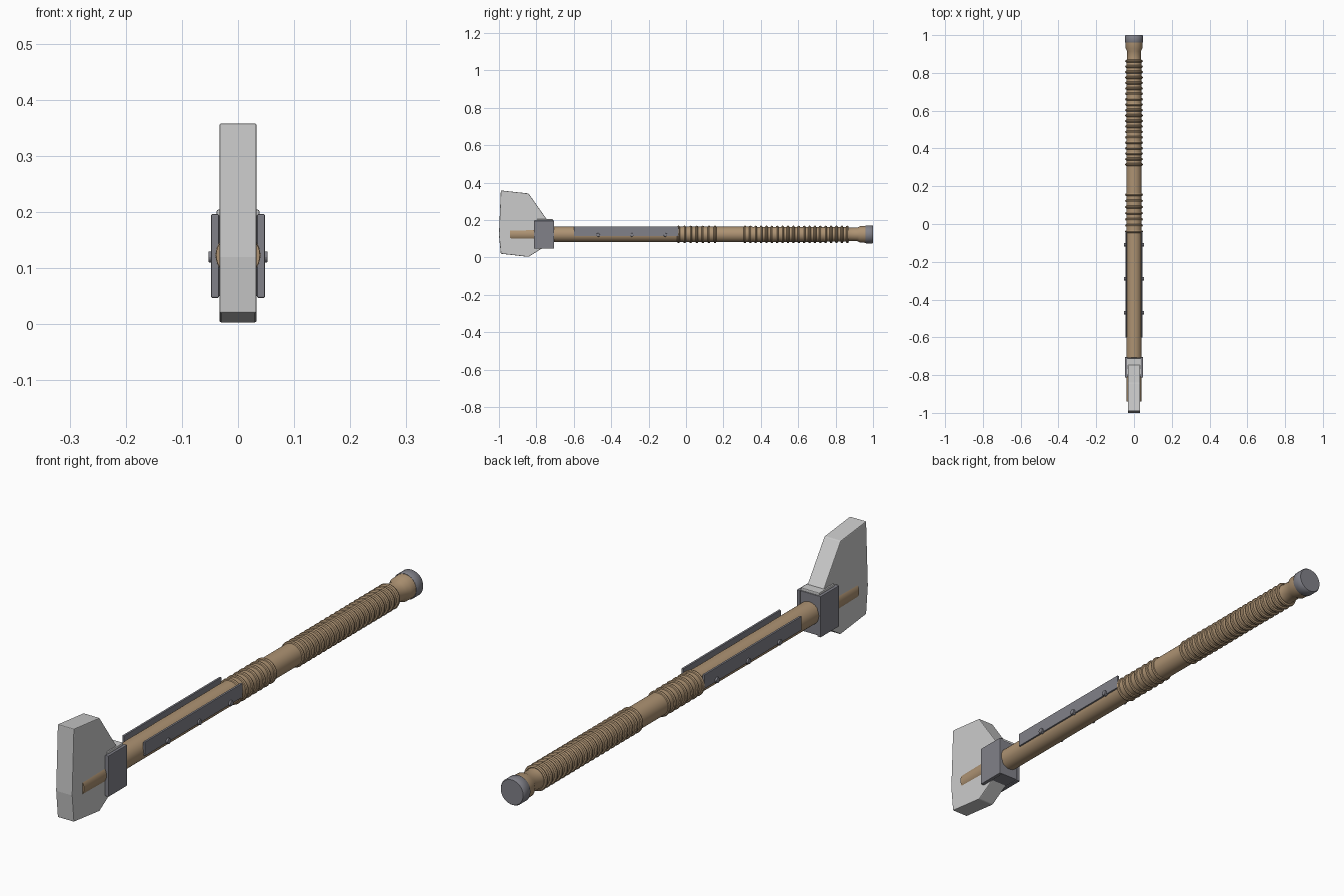
import bpy, bmesh, math
from mathutils import Matrix

if "Cube" in bpy.data.objects:
    bpy.data.objects.remove(bpy.data.objects["Cube"])

ZC = 0.123  # height of the handle axis


def material(name, col):
    m = bpy.data.materials.new(name)
    m.diffuse_color = (*col, 1)
    m.use_nodes = True
    m.node_tree.nodes["Principled BSDF"].inputs["Base Color"].default_value = m.diffuse_color
    return m


WOOD = material("wood", (0.42, 0.29, 0.17))
STEEL = material("steel", (0.62, 0.63, 0.65))
IRON = material("iron", (0.22, 0.22, 0.25))


def finish(name, bm, mat, bevel=0, smooth=False):
    bmesh.ops.recalc_face_normals(bm, faces=bm.faces)
    me = bpy.data.meshes.new(name)
    bm.to_mesh(me)
    bm.free()
    ob = bpy.data.objects.new(name, me)
    bpy.context.collection.objects.link(ob)
    me.materials.append(mat)
    if bevel:
        mod = ob.modifiers.new("bevel", 'BEVEL')
        mod.width = bevel
        mod.segments = 2
    if smooth:
        bpy.ops.object.select_all(action='DESELECT')
        ob.select_set(True)
        bpy.context.view_layer.objects.active = ob
        bpy.ops.object.shade_smooth_by_angle(angle=math.radians(40))
    return ob


def box(name, lo, hi, mat, bevel=0):
    bm = bmesh.new()
    size = [h - l for l, h in zip(lo, hi)]
    mid = [(h + l) / 2 for l, h in zip(lo, hi)]
    bmesh.ops.create_cube(bm, size=1, matrix=Matrix.Translation(mid) @ Matrix.Diagonal((*size, 1)))
    return finish(name, bm, mat, bevel)


def lathe(name, profile, mat, n=32, closed=False):
    """Revolve (y, radius) points round the handle axis."""
    bm = bmesh.new()
    rings = [[bm.verts.new((r * math.cos(2 * math.pi * i / n), y, ZC + r * math.sin(2 * math.pi * i / n)))
              for i in range(n)] for y, r in profile]
    pairs = list(zip(rings, rings[1:]))
    if closed:
        pairs.append((rings[-1], rings[0]))
    else:
        bm.faces.new(rings[0])
        bm.faces.new(rings[-1])
    for a, b in pairs:
        for i in range(n):
            j = (i + 1) % n
            bm.faces.new((a[i], a[j], b[j], b[i]))
    return finish(name, bm, mat, smooth=True)


# Handle shaft, running through the blade, with neck and end collar
lathe("handle", [(-0.94, 0.039), (-0.70, 0.041), (0.30, 0.041), (0.86, 0.039), (0.875, 0.036),
                 (0.915, 0.036), (0.93, 0.044), (0.962, 0.045)], WOOD)

# Pommel cap
lathe("pommel_cap", [(0.96, 0.046), (0.963, 0.048), (0.996, 0.048), (1.0, 0.045)], IRON)

# Grip wrapping rings
ring_ys = [-0.04 + i * 0.0325 for i in range(7)] + [0.315 + i * 0.0288 for i in range(20)]
for k, y in enumerate(ring_ys):
    lathe(f"grip_ring_{k}", [(y + 0.0075 * math.cos(a), 0.0395 + 0.0075 * math.sin(a))
                             for a in (i * math.pi / 4 for i in range(8))], WOOD, closed=True)

# Blade: side profile extruded across x
prof = [(-0.99, 0.358), (-0.842, 0.342), (-0.745, 0.204), (-0.735, 0.06),
        (-0.767, 0.05), (-0.842, 0.003), (-0.99, 0.02), (-1.0, 0.12)]
bm = bmesh.new()
face = bm.faces.new([bm.verts.new((-0.033, y, z)) for y, z in prof])
ext = bmesh.ops.extrude_face_region(bm, geom=[face])
bmesh.ops.translate(bm, vec=(0.066, 0, 0), verts=[v for v in ext['geom'] if isinstance(v, bmesh.types.BMVert)])
finish("blade", bm, STEEL, 0.003)

# Socket holding the blade on the handle
box("blade_root", (-0.038, -0.80, 0.055), (0.038, -0.712, 0.204), STEEL, 0.003)
box("socket", (-0.044, -0.808, 0.05), (0.044, -0.708, 0.194), IRON, 0.002)

for side, s in (("right", 1), ("left", -1)):
    def mirrored(name, lo, hi, mat, bevel):
        xs = sorted((s * lo[0], s * hi[0]))
        return box(f"{side}_{name}", (xs[0], *lo[1:]), (xs[1], *hi[1:]), mat, bevel)

    # Socket cheek and long handle guard on each side
    mirrored("socket_cheek", (0.034, -0.813, 0.047), (0.048, -0.705, 0.196), IRON, 0.002)
    mirrored("handle_guard", (0.038, -0.60, 0.114), (0.046, -0.04, 0.165), IRON, 0.0015)
    # Bolts through the guard
    for i, y in enumerate((-0.47, -0.29, -0.11)):
        bm = bmesh.new()
        bmesh.ops.create_cone(bm, cap_ends=True, segments=12, radius1=0.01, radius2=0.01, depth=0.014,
                              matrix=Matrix.Translation((s * 0.046, y, 0.12)) @ Matrix.Rotation(math.pi / 2, 4, 'Y'))
        finish(f"{side}_bolt_{i}", bm, IRON, 0.002)
